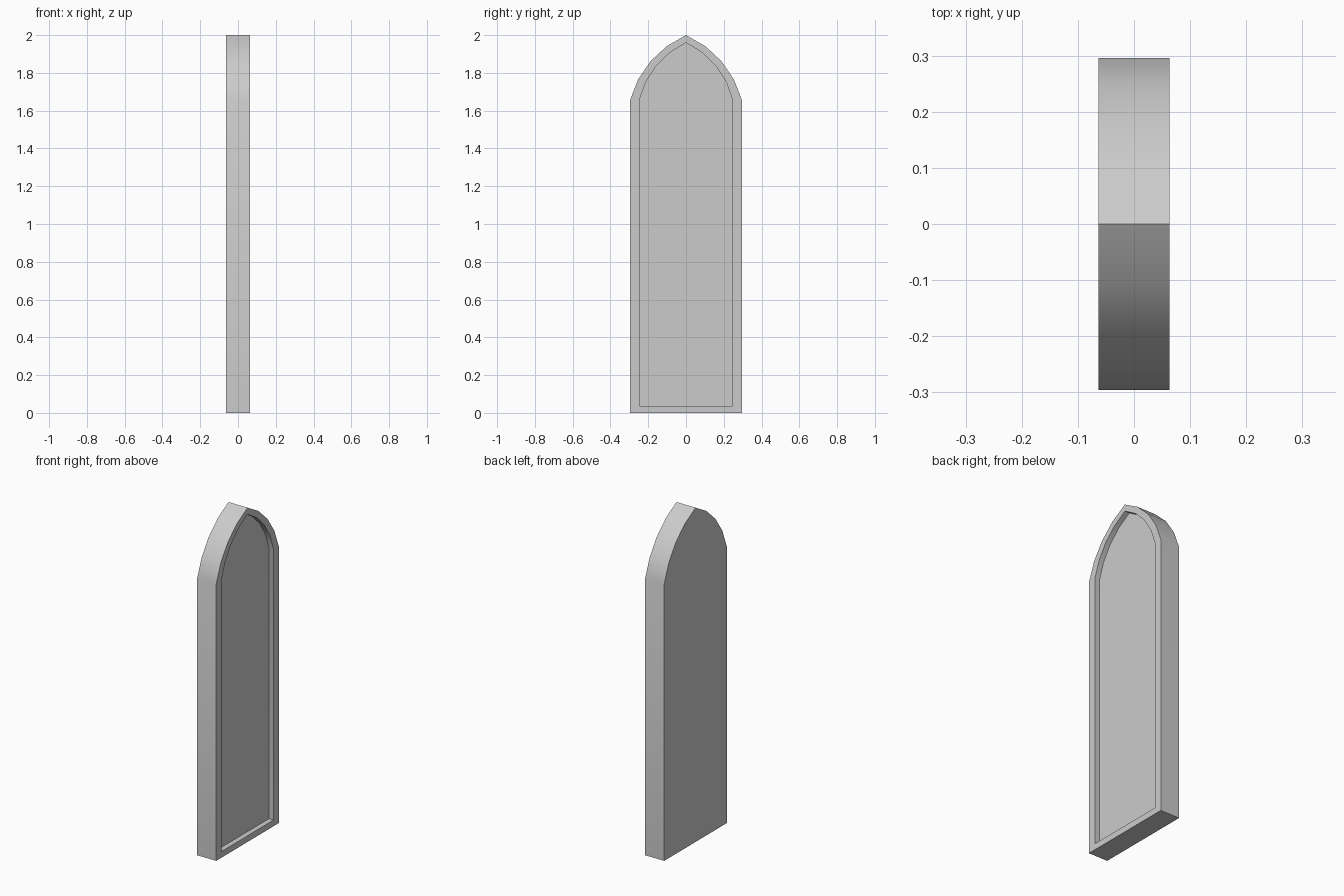
import bpy, bmesh
from math import radians, cos, sin, atan2

if "Cube" in bpy.data.objects:
    bpy.data.objects.remove(bpy.data.objects["Cube"])

DEPTH = 0.063      # half thickness along x
RECESS = 0.031     # depth of the sunken pane
STEPS = 4          # segments per arch side
TURN = radians(52) # how much each arch side bends


def outline(half, base, spring, apex):
    """Pointed-arch outline in (y, z), counter-clockwise seen from +x."""
    mid = atan2(apex - spring, half)
    step = TURN / STEPS
    angles = [mid + TURN / 2 - step * (i + 0.5) for i in range(STEPS)]
    sx, sz = sum(map(cos, angles)), sum(map(sin, angles))
    y, z = half, spring
    side = [(y, z)]
    for a in angles:
        y -= cos(a) * half / sx
        z += sin(a) * (apex - spring) / sz
        side.append((y, z))
    side[-1] = (0, apex)
    mirrored = [(-p, q) for p, q in reversed(side[:-1])]
    return [(half, base)] + side + mirrored + [(-half, base)]


bm = bmesh.new()


def ring(points, x):
    return [bm.verts.new((x, y, z)) for y, z in points]


outer = outline(0.296, 0.0, 1.656, 2.0)
inner = outline(0.247, 0.037, 1.656, 1.96)

# back edge, front edge, rim opening, recess floor
rings = [ring(outer, -DEPTH), ring(outer, DEPTH),
         ring(inner, DEPTH), ring(inner, DEPTH - RECESS)]
for a, b in zip(rings, rings[1:]):
    n = len(a)
    for i in range(n):
        j = (i + 1) % n
        bm.faces.new((a[i], a[j], b[j], b[i]))
bm.faces.new(reversed(rings[0]))   # flat back
bm.faces.new(rings[-1])            # sunken pane
bmesh.ops.recalc_face_normals(bm, faces=bm.faces)

mesh = bpy.data.meshes.new("arched_panel")
bm.to_mesh(mesh)
bm.free()
panel = bpy.data.objects.new("arched_panel", mesh)
bpy.context.collection.objects.link(panel)

# smooth arch, sharp rim and apex
bpy.context.view_layer.objects.active = panel
panel.select_set(True)
bpy.ops.object.shade_smooth_by_angle(angle=radians(30))
